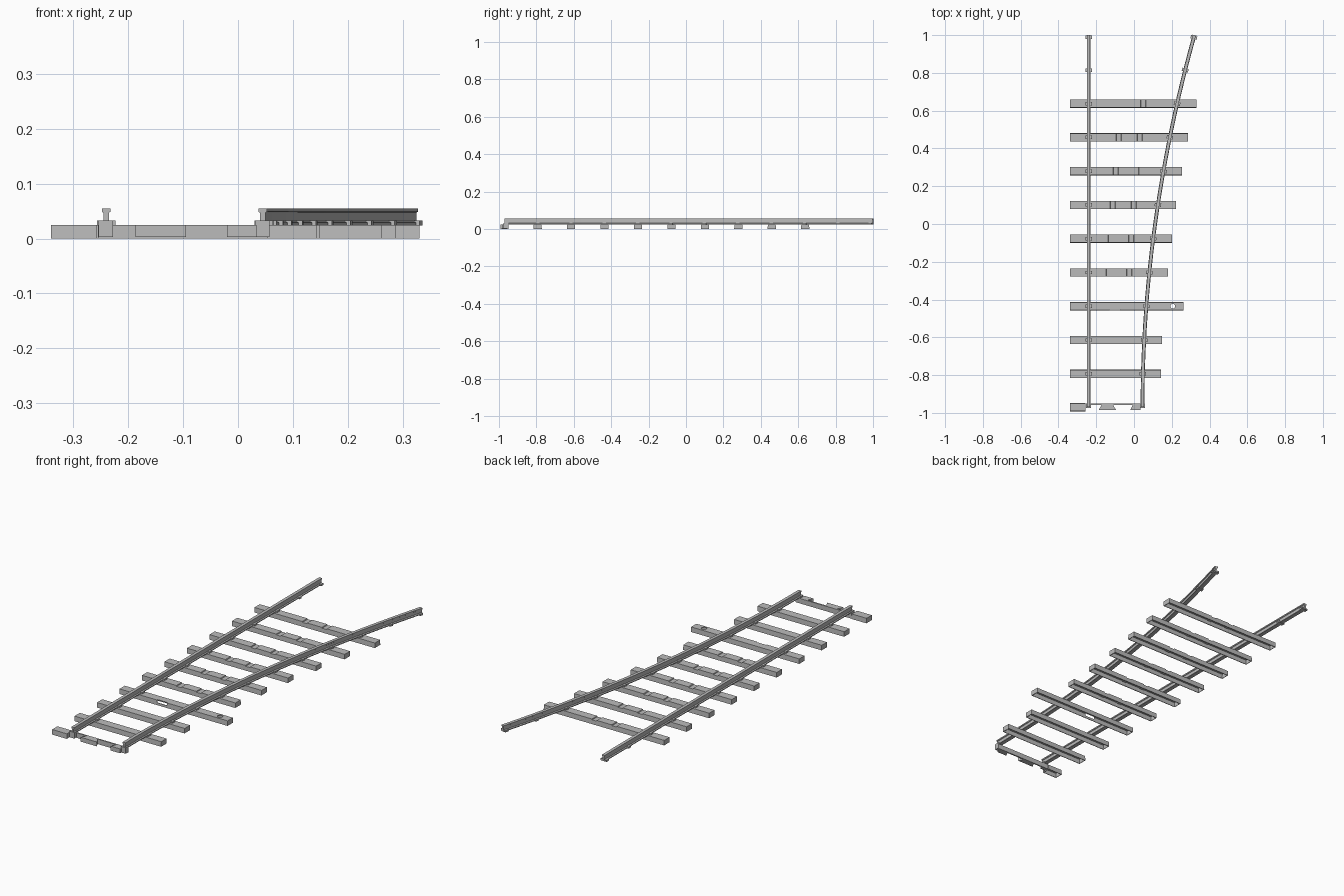
import bpy, bmesh, math
from mathutils import Vector

cube = bpy.data.objects.get("Cube")
if cube:
    bpy.data.objects.remove(cube, do_unlink=True)

grey = bpy.data.materials.new("plain_grey")
grey.use_nodes = True
grey.diffuse_color = (0.5, 0.5, 0.5, 1)
bsdf = next(n for n in grey.node_tree.nodes if n.type == 'BSDF_PRINCIPLED')
bsdf.inputs["Base Color"].default_value = (0.5, 0.5, 0.5, 1)

LEFT_X, FRONT, BACK = -0.24, -0.97, 1.0


def curve_x(y):
    """Centre line of the diverging rail."""
    return 0.045 + 0.0709 * (y - FRONT) ** 2


def loft(name, rings, open_bottom=False):
    """Skin a list of equal rings and cap both ends."""
    bm = bmesh.new()
    loops = [[bm.verts.new(p) for p in ring] for ring in rings]
    n = len(loops[0])
    for a, b in zip(loops, loops[1:]):
        for i in range(n):
            j = (i + 1) % n
            bm.faces.new((a[i], a[j], b[j], b[i]))
    bm.faces.new(loops[0])
    bm.faces.new(loops[-1])
    bmesh.ops.recalc_face_normals(bm, faces=bm.faces)
    if open_bottom:
        under = [f for f in bm.faces if f.normal.z < -0.9]
        bmesh.ops.delete(bm, geom=under, context='FACES')
    mesh = bpy.data.meshes.new(name)
    bm.to_mesh(mesh)
    bm.free()
    obj = bpy.data.objects.new(name, mesh)
    mesh.materials.append(grey)
    bpy.context.collection.objects.link(obj)
    return obj


def prism(name, outline, z0, z1):
    return loft(name, [[(x, y, z) for x, y in outline] for z in (z0, z1)])


def box(name, x0, x1, y0, y1, z0, z1):
    return prism(name, [(x0, y0), (x1, y0), (x1, y1), (x0, y1)], z0, z1)


def tie(name, y, x0, x1, notches=()):
    """Hollow sleeper, open underneath, with shallow notches on top."""
    stations = [(x0, 0.025)]
    for c in notches:
        stations += [(c - 0.014, 0.025), (c - 0.012, 0.021),
                     (c + 0.012, 0.021), (c + 0.014, 0.025)]
    stations.append((x1, 0.025))
    rings = [[(x, y - 0.022, 0), (x, y + 0.022, 0),
              (x, y + 0.021, h), (x, y - 0.021, h)] for x, h in stations]
    obj = loft(name, rings, open_bottom=True)
    shell = obj.modifiers.new("shell", 'SOLIDIFY')
    shell.thickness, shell.offset = 0.004, -1
    return obj


def cut(obj, cutter):
    mod = obj.modifiers.new("cut", 'BOOLEAN')
    mod.operation, mod.object, mod.solver = 'DIFFERENCE', cutter, 'EXACT'
    cutter.hide_render = True
    cutter.display_type = 'WIRE'
    cutter.hide_set(True)


# Sleepers, lengthening towards the spread end
ends = [0.143, 0.148, 0.262, 0.18, 0.20, 0.222, 0.253, 0.287, 0.33]
tie_ys = [-0.793 + 0.1788 * i for i in range(len(ends))]
ties = []
for i, (y, end) in enumerate(zip(tie_ys, ends)):
    mid = (LEFT_X + curve_x(y)) / 2
    notches = (mid - 0.055, mid + 0.055) if i > 2 else ()
    ties.append(tie(f"sleeper_{i + 1}", y, -0.34, end, notches))

# Screw hole and edge notch in the long sleeper
ys = tie_ys[2]
circle = [(0.205 + 0.013 * math.cos(a * math.tau / 16),
           ys + 0.013 * math.sin(a * math.tau / 16)) for a in range(16)]
cut(ties[2], prism("hole_cutter", circle, -0.02, 0.06))
cut(ties[2], box("notch_cutter", -0.13, -0.075, ys - 0.04, ys - 0.016, 0.012, 0.06))

# Cut-away front sleeper with its joining bar and dovetails
tie("front_sleeper_stub", -0.97, -0.34, -0.258)
box("front_joining_bar", -0.255, 0.055, -0.957, -0.95, 0, 0.025)
prism("front_dovetail", [(-0.187, -0.985), (-0.095, -0.985),
                         (-0.112, -0.955), (-0.17, -0.955)], 0.003, 0.025)
prism("front_side_dovetail", [(-0.02, -0.985), (0.034, -0.985),
                              (0.034, -0.955), (-0.005, -0.955)], 0.003, 0.025)
for name, x in (("left_rail_end_block", LEFT_X), ("right_rail_end_block", curve_x(FRONT))):
    box(name, x - 0.014, x + 0.012, -0.975, -0.95, 0.003, 0.033)

# Rails: head, web and foot swept along each path
half = [(0.010, 0.025), (0.010, 0.029), (0.005, 0.032), (0.005, 0.047),
        (0.008, 0.049), (0.008, 0.055)]
profile = half + [(-u, z) for u, z in reversed(half)]


def frame(path, y):
    """Point on a path and its sideways direction."""
    slope = (path(y + 0.01) - path(y - 0.01)) / 0.02
    return Vector((path(y), y, 0)), Vector((1, -slope, 0)).normalized()


def rail(name, path, steps):
    rings = []
    for k in range(steps + 1):
        p, side = frame(path, FRONT + (BACK - FRONT) * k / steps)
        rings.append([p + side * u + Vector((0, 0, z)) for u, z in profile])
    loft(name, rings)


def chair(name, path, y):
    """Small clip gripping the foot of the rail."""
    p, side = frame(path, y)
    along = Vector((-side.y, side.x, 0))
    corners = [p + side * (0.017 * a) + along * (0.009 * b)
               for a, b in ((-1, -1), (1, -1), (1, 1), (-1, 1))]
    prism(name, [(c.x, c.y) for c in corners], 0.024, 0.033)


paths = {"straight": (lambda y: LEFT_X, 1), "curved": (curve_x, 24)}
for label, (path, steps) in paths.items():
    rail(f"{label}_rail", path, steps)
    for i, y in enumerate(tie_ys + [0.815, 0.988]):
        chair(f"{label}_rail_clip_{i + 1}", path, y)
